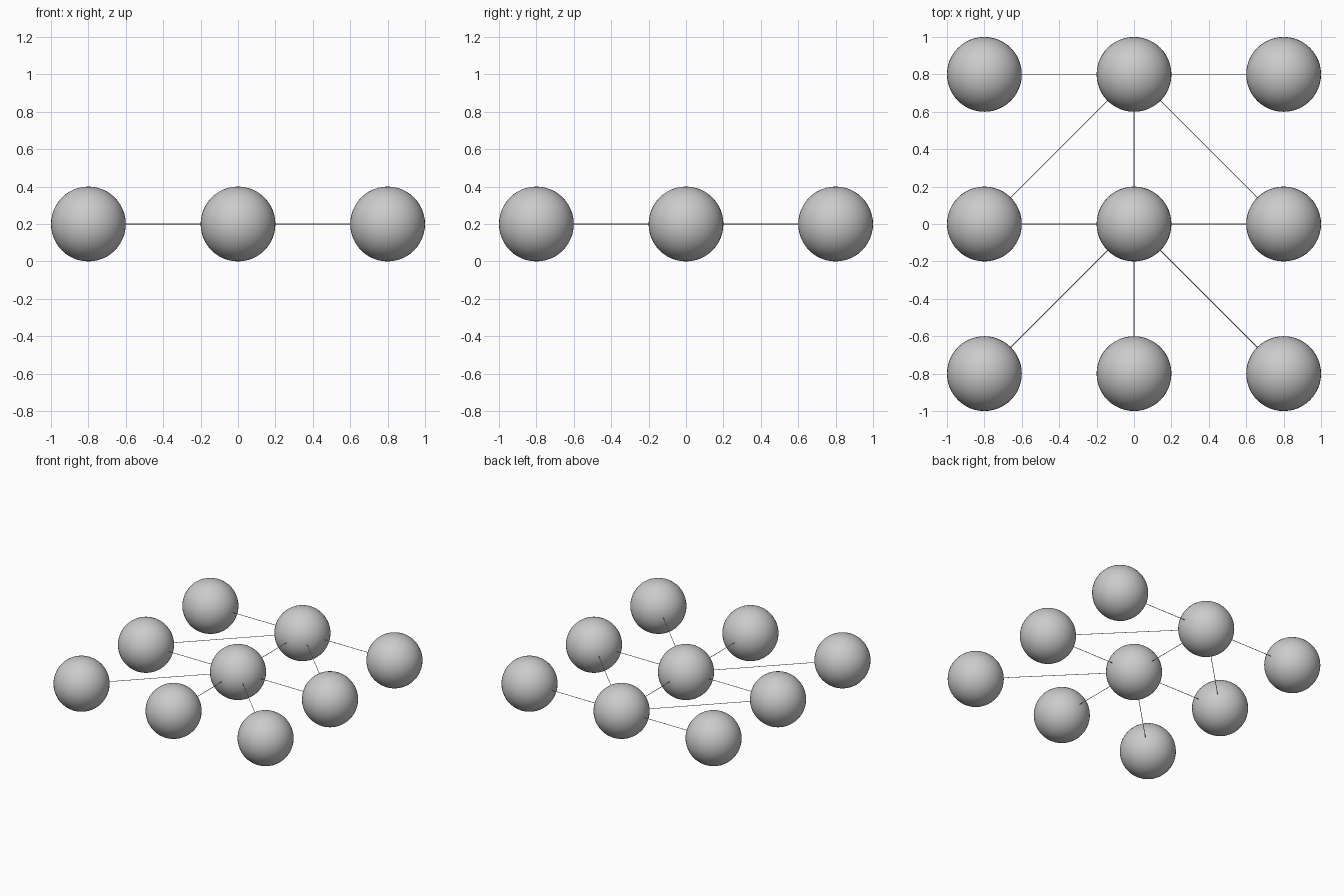
import bpy
from mathutils import Vector

if "Cube" in bpy.data.objects:
    bpy.data.objects.remove(bpy.data.objects["Cube"])

R, STEP, ROD = 0.2, 0.8, 0.002


def point(c, r):
    return Vector((c * STEP, r * STEP, R))


def ball(c, r):
    bpy.ops.mesh.primitive_uv_sphere_add(segments=48, ring_count=24, radius=R, location=point(c, r))
    bpy.context.object.name = "ball"
    bpy.ops.object.shade_smooth()


def rod(start, end):
    a, b = point(*start), point(*end)
    d = b - a
    bpy.ops.mesh.primitive_cylinder_add(vertices=8, radius=ROD, depth=d.length, location=(a + b) / 2)
    ob = bpy.context.object
    ob.name = "connecting_rod"
    ob.rotation_euler = d.to_track_quat('Z', 'Y').to_euler()
    bpy.ops.object.shade_smooth_by_angle()


# Three by three grid of balls
for c in (-1, 0, 1):
    for r in (-1, 0, 1):
        ball(c, r)

# Thin rods fanning out from the back hub and the centre hub
for hub in ((0, 1), (0, 0)):
    row = hub[1]
    for side in (-1, 1):
        rod(hub, (side, row))
        rod(hub, (side, row - 1))
    rod(hub, (0, row - 1))
